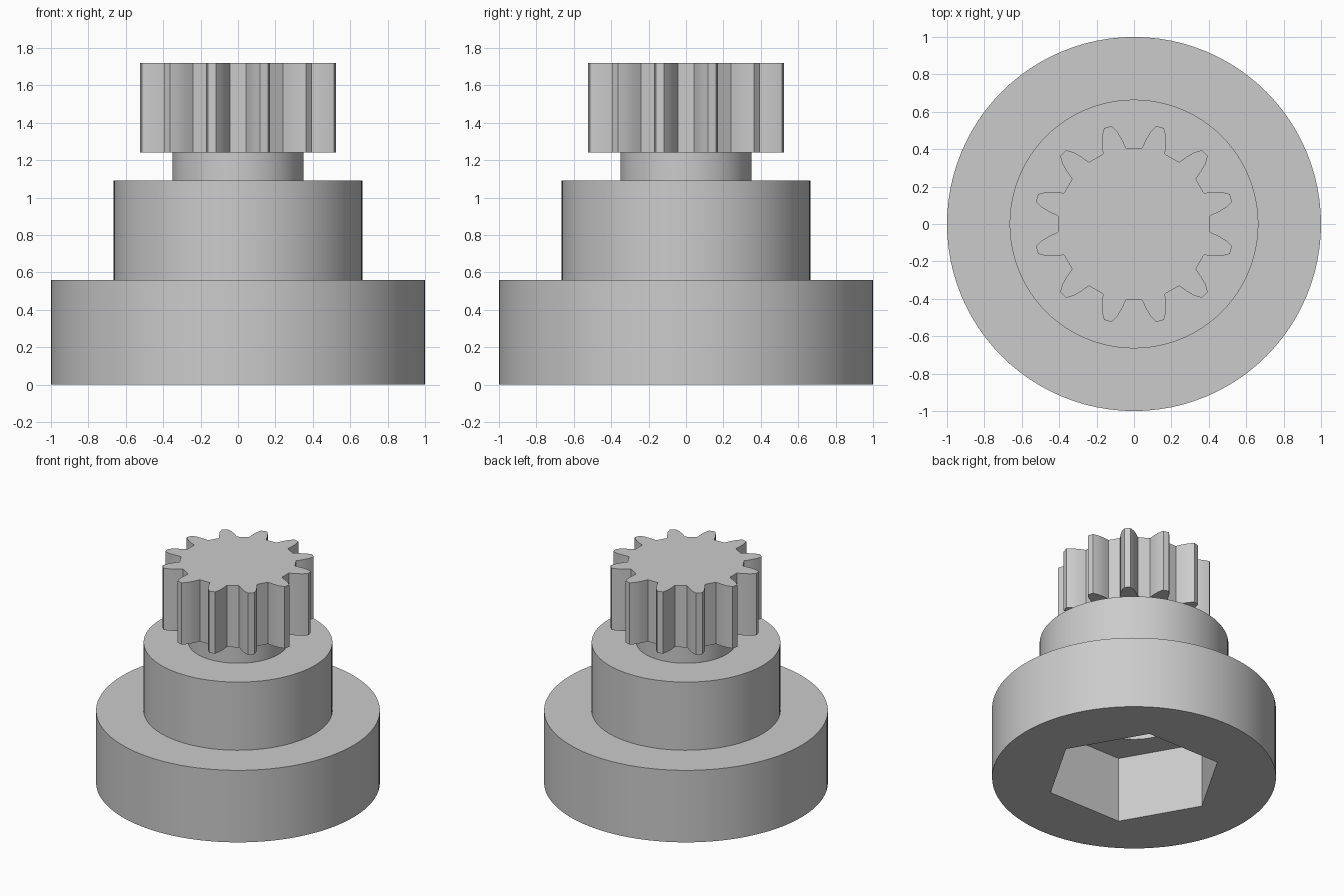
import bpy
import bmesh
import math

cube = bpy.data.objects.get("Cube")
if cube:
    bpy.data.objects.remove(cube, do_unlink=True)

grey = bpy.data.materials.new("plain grey")
grey.use_nodes = True
colour = (0.6, 0.6, 0.6, 1)
grey.diffuse_color = colour
grey.node_tree.nodes["Principled BSDF"].inputs["Base Color"].default_value = colour


def polar(r, degrees):
    a = math.radians(degrees)
    return r * math.cos(a), r * math.sin(a)


def make_object(name, bm):
    bmesh.ops.recalc_face_normals(bm, faces=bm.faces)
    mesh = bpy.data.meshes.new(name)
    bm.to_mesh(mesh)
    bm.free()
    mesh.materials.append(grey)
    obj = bpy.data.objects.new(name, mesh)
    bpy.context.collection.objects.link(obj)
    return obj


def stack(name, levels):
    """Closed solid through a list of (outline, height) levels."""
    bm = bmesh.new()
    rings = [[bm.verts.new((x, y, z)) for x, y in outline] for outline, z in levels]
    n = len(rings[0])
    for low, high in zip(rings, rings[1:]):
        for i in range(n):
            j = (i + 1) % n
            bm.faces.new((low[i], low[j], high[j], high[i]))
    bm.faces.new(rings[0][::-1])
    bm.faces.new(rings[-1])
    return make_object(name, bm)


def circle(r, sides=96):
    return [polar(r, 360 * i / sides) for i in range(sides)]


def smooth(obj, degrees):
    bpy.ops.object.select_all(action='DESELECT')
    obj.select_set(True)
    bpy.context.view_layer.objects.active = obj
    bpy.ops.object.shade_smooth_by_angle(angle=math.radians(degrees))


def cut(obj, cutter):
    mod = obj.modifiers.new("cut", 'BOOLEAN')
    mod.operation = 'DIFFERENCE'
    mod.solver = 'EXACT'
    mod.object = cutter
    bpy.context.view_layer.objects.active = obj
    bpy.ops.object.modifier_apply(modifier=mod.name)
    bpy.data.objects.remove(cutter, do_unlink=True)


# Stepped body: wide base, middle drum and neck
base, drum, neck = circle(1.0), circle(0.665), circle(0.35)
body = stack("stepped_body", [(base, 0), (base, 0.56), (drum, 0.56),
                              (drum, 1.09), (neck, 1.09), (neck, 1.25)])

# Hexagonal socket with a round bore above it
hexagon, bore = circle(0.625, 6), circle(0.345)
cut(body, stack("socket_cutter", [(hexagon, -0.1), (hexagon, 0.51)]))
cut(body, stack("bore_cutter", [(bore, 0.4), (bore, 0.9)]))
smooth(body, 30)

# Twelve-tooth pinion: half a tooth flank mirrored and repeated
flank = [(0.409, 8.9), (0.43, 8.0), (0.457, 6.9), (0.5, 4.9), (0.537, 2.35)]
tooth = [(r, -a) for r, a in flank] + flank[::-1]
outline = [polar(r, 15 + 30 * k + a) for k in range(12) for r, a in tooth]
pinion = stack("pinion_gear", [(outline, 1.24), (outline, 1.72)])
smooth(pinion, 20)
